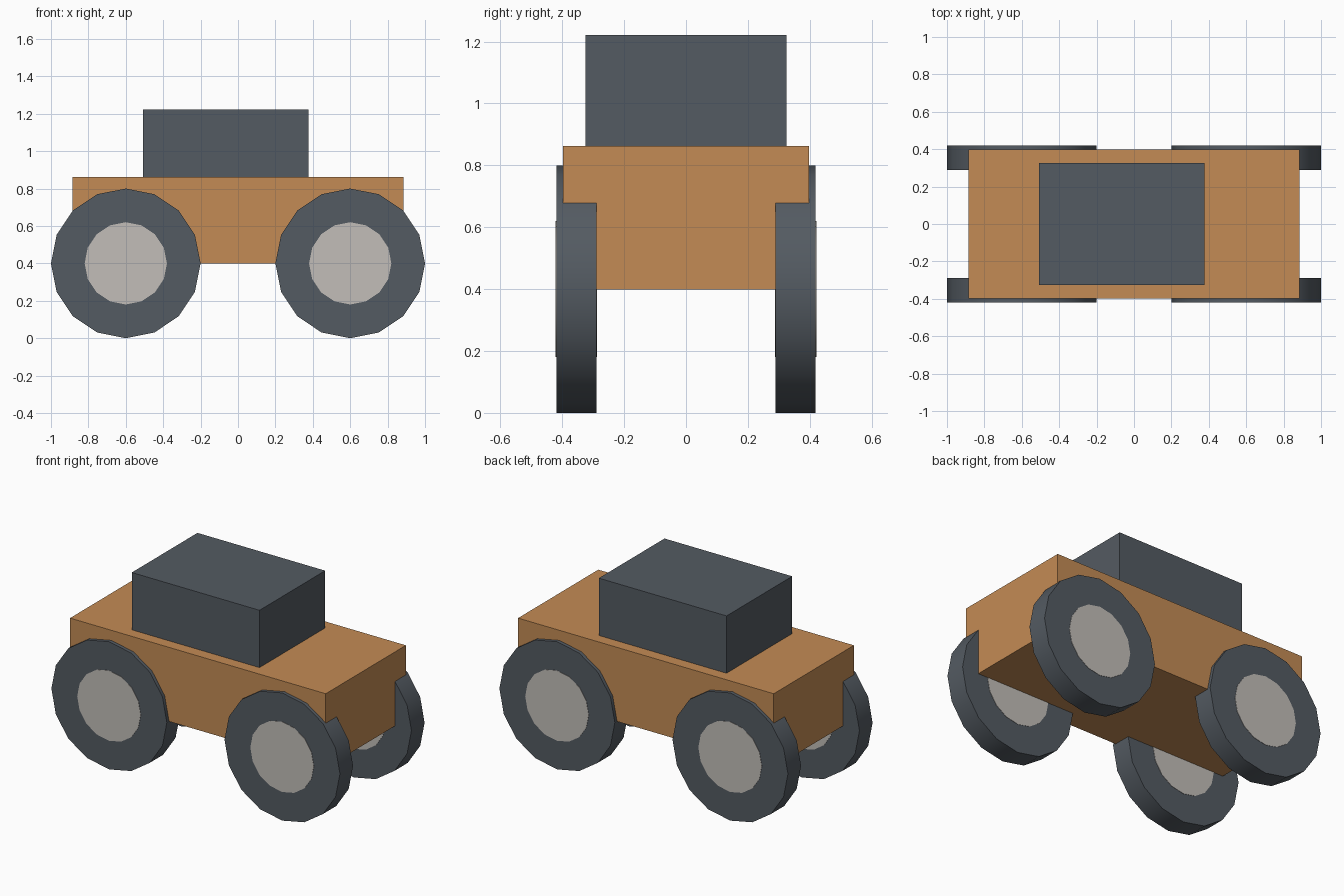
import bpy
from math import pi, radians

# Remove the default cube
cube = bpy.data.objects.get("Cube")
if cube:
    bpy.data.objects.remove(cube, do_unlink=True)


def make_material(name, rgb):
    mat = bpy.data.materials.new(name)
    mat.use_nodes = True
    colour = (*rgb, 1.0)
    mat.diffuse_color = colour
    mat.node_tree.nodes["Principled BSDF"].inputs["Base Color"].default_value = colour
    return mat


tan = make_material("tan_paint", (0.55, 0.26, 0.09))
slate = make_material("dark_slate", (0.088, 0.104, 0.122))
grey = make_material("light_grey", (0.54, 0.515, 0.48))


def box(name, mat, centre, size):
    bpy.ops.mesh.primitive_cube_add(size=1, location=centre)
    obj = bpy.context.object
    obj.name = name
    obj.scale = size
    bpy.ops.object.transform_apply(location=False, rotation=False, scale=True)
    obj.data.materials.append(mat)
    return obj


def disc(name, mat, centre, radius, width):
    # Sixteen-sided cylinder with its axle along y
    bpy.ops.mesh.primitive_cylinder_add(
        vertices=16, radius=radius, depth=width,
        location=centre, rotation=(pi / 2, 0, 0))
    obj = bpy.context.object
    obj.name = name
    obj.data.materials.append(mat)
    bpy.ops.object.shade_smooth_by_angle(angle=radians(30))
    return obj


# Body and set-back cabin
box("body", tan, (0, 0, 0.631), (1.772, 0.794, 0.464))
box("cabin", slate, (-0.066, 0, 1.042), (0.885, 0.65, 0.36))

# Four wheels, each with a hub standing just proud on both sides
for x, end in ((-0.6, "right"), (0.6, "left")):
    for y, side in ((-0.354, "front"), (0.354, "back")):
        disc(f"{side}_{end}_tyre", slate, (x, y, 0.4), 0.4, 0.13)
        disc(f"{side}_{end}_hub", grey, (x, y, 0.4), 0.22, 0.134)
